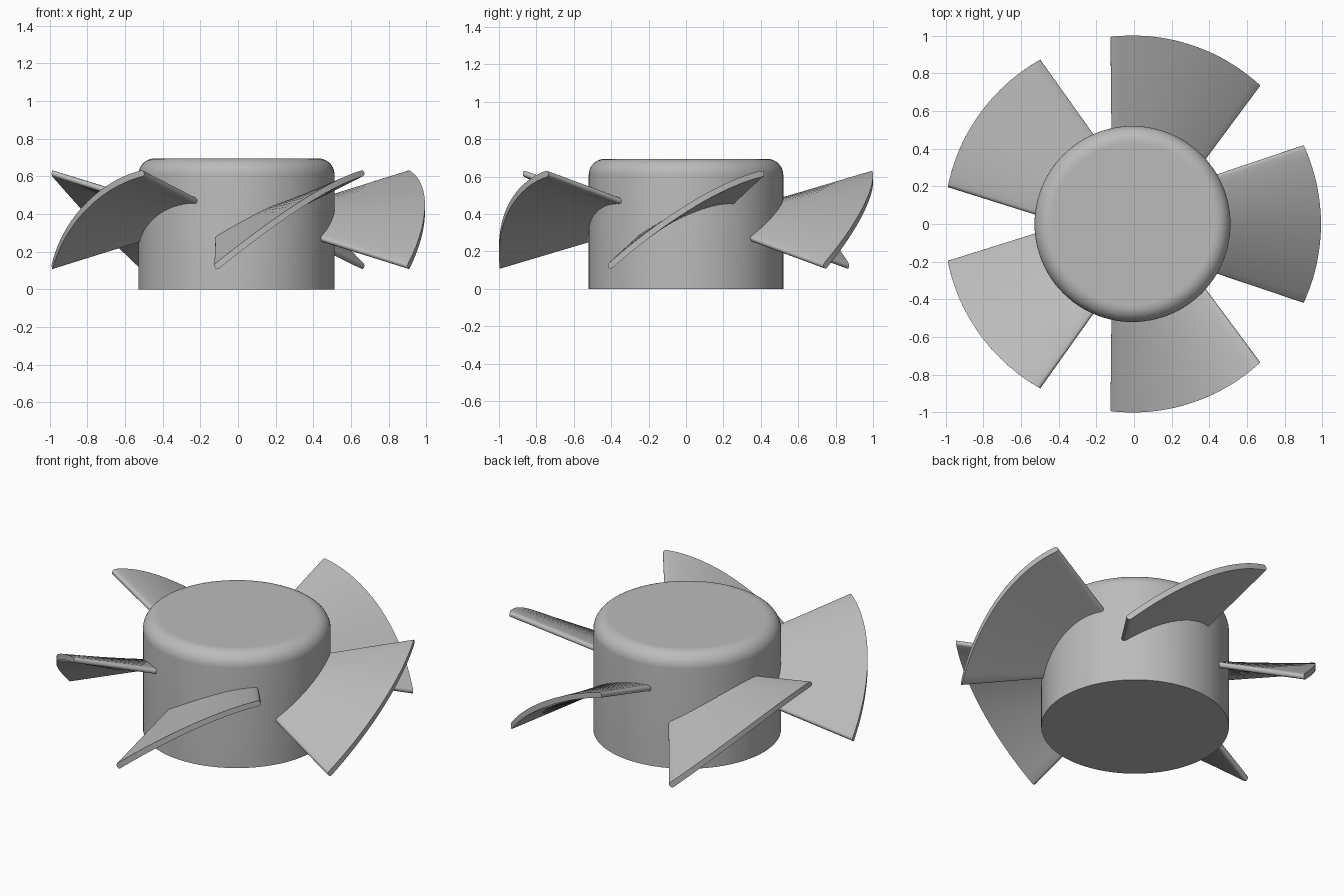
import bpy, bmesh, math

cube = bpy.data.objects.get("Cube")
if cube:
    bpy.data.objects.remove(cube, do_unlink=True)

AXIS_X = -0.008          # the fan axis, so that the five blades are centred
HUB_R, HUB_H, FILLET = 0.52, 0.695, 0.085
TIP_R, ROOT_X, HALF_T = 1.0, 0.4, 0.016
BLADES, STEPS, ROUND = 5, 20, 6

grey = bpy.data.materials.new("plain grey")
grey.use_nodes = True
colour = (0.5, 0.5, 0.5, 1)
grey.diffuse_color = colour
grey.node_tree.nodes["Principled BSDF"].inputs["Base Color"].default_value = colour


def finish(bm, name, angle=35):
    bmesh.ops.recalc_face_normals(bm, faces=bm.faces)
    mesh = bpy.data.meshes.new(name)
    bm.to_mesh(mesh)
    bm.free()
    mesh.materials.append(grey)
    obj = bpy.data.objects.new(name, mesh)
    bpy.context.collection.objects.link(obj)
    bpy.ops.object.select_all(action='DESELECT')
    obj.select_set(True)
    bpy.context.view_layer.objects.active = obj
    bpy.ops.object.shade_smooth_by_angle(angle=math.radians(angle))
    obj.location.x = AXIS_X
    return obj


# Hub: a drum with a rounded top rim
bm = bmesh.new()
bmesh.ops.create_cone(bm, cap_ends=True, segments=96, radius1=HUB_R, radius2=HUB_R, depth=HUB_H)
bmesh.ops.translate(bm, verts=bm.verts, vec=(0, 0, HUB_H / 2))
rim = [e for e in bm.edges if all(v.co.z > HUB_H - 0.01 for v in e.verts)]
bmesh.ops.bevel(bm, geom=rim, offset=FILLET, segments=10, profile=0.5, affect='EDGES')
hub = finish(bm, "hub")
for face in hub.data.polygons:
    if abs(face.normal.z) > 0.999:
        face.use_smooth = False


# Blade: a cambered, twisted sheet whose width and pitch grow outwards
def camber(s, x):
    out = x - 0.45
    width = 0.248 + 0.337 * out
    lift = 0.1 + 0.314 * out
    sag = 0.037 + 0.04 * out
    y, z = s * width, 0.37 + s * lift + sag * (1 - s * s)
    slope = math.atan2(lift - 2 * s * sag, width)
    return y, z, slope


def outline():
    """Section loop as (chord position, direction of the thickness offset)."""
    chord = [-1 + 2 * i / STEPS for i in range(STEPS + 1)]
    loop = [(s, math.pi / 2) for s in chord]
    loop += [(1, math.pi / 2 - math.pi * i / ROUND) for i in range(1, ROUND)]
    loop += [(s, -math.pi / 2) for s in reversed(chord)]
    loop += [(-1, -math.pi / 2 - math.pi * i / ROUND) for i in range(1, ROUND)]
    return loop


def point(s, turn, x):
    y, z, slope = camber(s, x)
    return y + HALF_T * math.cos(slope + turn), z + HALF_T * math.sin(slope + turn)


def blade(index):
    bm = bmesh.new()
    root, tip = [], []
    for s, turn in outline():
        root.append(bm.verts.new((ROOT_X, *point(s, turn, ROOT_X))))
        x = TIP_R
        for _ in range(12):      # settle on the round tip cylinder
            y, z = point(s, turn, x)
            x = math.sqrt(TIP_R ** 2 - y ** 2)
        tip.append(bm.verts.new((x, y, z)))
    n = len(root)
    for i in range(n):
        j = (i + 1) % n
        bm.faces.new((root[i], root[j], tip[j], tip[i]))
    # End caps as strips across the thickness
    for ring in (root, tip):
        top, low = ring[:STEPS + 1], ring[STEPS + ROUND:2 * STEPS + ROUND + 1][::-1]
        for i in range(STEPS):
            bm.faces.new((top[i], top[i + 1], low[i + 1], low[i]))
        bm.faces.new(ring[STEPS:STEPS + ROUND + 1])
        bm.faces.new(ring[2 * STEPS + ROUND:] + ring[:1])
    obj = finish(bm, f"blade_{index + 1}")
    obj.rotation_euler.z = math.tau * index / BLADES


for index in range(BLADES):
    blade(index)
